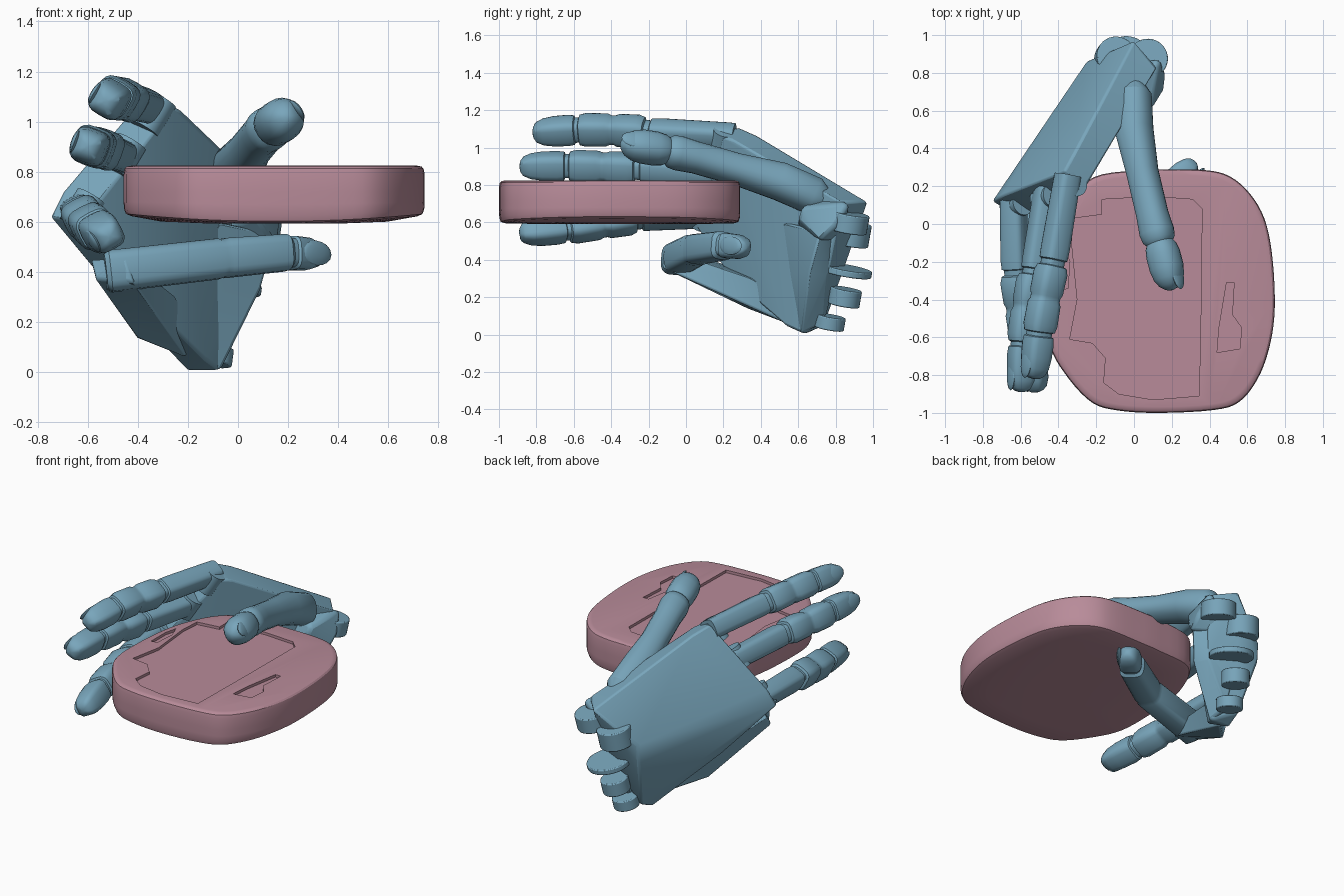
import bpy, bmesh, math
from mathutils import Vector, Matrix

if "Cube" in bpy.data.objects:
    bpy.data.objects.remove(bpy.data.objects["Cube"])


def material(name, rgb):
    m = bpy.data.materials.new(name)
    m.diffuse_color = (*rgb, 1)
    m.use_nodes = True
    m.node_tree.nodes["Principled BSDF"].inputs["Base Color"].default_value = m.diffuse_color
    return m


BLUE = material("blue", (0.19, 0.38, 0.50))
ROSE = material("rose", (0.48, 0.26, 0.32))


def finish(name, bm, mat, bevel=0):
    bmesh.ops.recalc_face_normals(bm, faces=bm.faces)
    me = bpy.data.meshes.new(name)
    bm.to_mesh(me)
    bm.free()
    me.materials.append(mat)
    ob = bpy.data.objects.new(name, me)
    bpy.context.collection.objects.link(ob)
    if bevel:
        b = ob.modifiers.new("bevel", "BEVEL")
        b.width, b.segments = bevel, 2
    return ob


def skin(name, rings, mat):
    """Closed mesh through equal-sized rings of points."""
    bm = bmesh.new()
    vs = [[bm.verts.new(p) for p in r] for r in rings]
    n = len(rings[0])
    for a, b in zip(vs, vs[1:]):
        for i in range(n):
            j = (i + 1) % n
            bm.faces.new((a[i], a[j], b[j], b[i]))
    bm.faces.new(vs[0])
    bm.faces.new(vs[-1])
    return finish(name, bm, mat)


def hull(name, pts, bevel=0.012):
    bm = bmesh.new()
    for p in pts:
        bm.verts.new(p)
    r = bmesh.ops.convex_hull(bm, input=bm.verts)
    bmesh.ops.delete(bm, geom=[v for v in set(r["geom_interior"] + r["geom_unused"])
                               if isinstance(v, bmesh.types.BMVert)], context="VERTS")
    return finish(name, bm, BLUE, bevel)


def disc(name, c, r, h, axis, bevel=0):
    bm = bmesh.new()
    rot = Vector(axis).to_track_quat("Z", "Y").to_matrix().to_4x4()
    bmesh.ops.create_cone(bm, cap_ends=True, segments=32, radius1=r, radius2=r, depth=h,
                          matrix=Matrix.Translation(c) @ rot)
    return finish(name, bm, BLUE, bevel)


def curve_pt(pts, t):
    """Catmull-Rom point at t in 0..1 on an open path."""
    f = t * (len(pts) - 1)
    i = min(int(f), len(pts) - 2)
    f -= i
    p1, p2 = Vector(pts[i]), Vector(pts[i + 1])
    p0 = Vector(pts[i - 1]) if i else 2 * p1 - p2
    p3 = Vector(pts[i + 2]) if i + 2 < len(pts) else 2 * p2 - p1
    return 0.5 * (2 * p1 + (p2 - p0) * f + (2 * p0 - 5 * p1 + 4 * p2 - p3) * f * f
                  + (3 * p1 - p0 - 3 * p2 + p3) * f ** 3)


def digit(name, path, profile, nail_dir, power=3.4, nail_at=0.91):
    """Finger lofted along a path; profile is (t, radius). Includes a nail."""
    rings, nail_dir = [], Vector(nail_dir)

    def frame(t, e):
        d = (curve_pt(path, min(1, t + e)) - curve_pt(path, max(0, t - e))).normalized()
        side = d.cross(nail_dir).normalized()
        return d, side, side.cross(d)

    for t, r in profile:
        c = curve_pt(path, t)
        d, side, up = frame(t, .03)
        ring = []
        for k in range(20):
            a = 2 * math.pi * k / 20
            q = [math.copysign(abs(f) ** (2 / power), f) * r for f in (math.cos(a), math.sin(a))]
            ring.append(c + side * q[0] + up * q[1])
        rings.append(ring)
    skin(name, rings, BLUE)
    # nail plate on the tip segment
    d, side, up = frame(nail_at, .04)
    m = Matrix((side, d, up)).transposed().to_4x4()
    m.translation = curve_pt(path, nail_at) + up * 0.058
    bm = bmesh.new()
    bmesh.ops.create_uvsphere(bm, u_segments=16, v_segments=8, radius=1,
                              matrix=m @ Matrix.Diagonal((.05, .085, .016, 1)))
    finish(name + "_nail", bm, BLUE)


FINGER = [(0, .062), (.03, .064), (.32, .068), (.365, .066), (.37, .056), (.395, .056), (.40, .07),
          (.43, .08), (.53, .078), (.55, .07), (.57, .07), (.59, .078), (.70, .08),
          (.735, .072), (.74, .06), (.76, .06), (.765, .07), (.80, .074), (.88, .072),
          (.94, .064), (.98, .048), (.995, .028), (1, .01)]

# three extended fingers
digit("index_finger", [(-.35, .26, 1.06), (-.42, -.15, 1.08), (-.49, -.5, 1.095), (-.53, -.82, 1.08)],
      FINGER, (-.75, .1, .45))
digit("middle_finger", [(-.46, .20, .86), (-.52, -.2, .885), (-.58, -.55, .90), (-.60, -.89, .90)],
      FINGER, (-.8, 0, .3))
digit("ring_finger", [(-.64, .16, .64), (-.63, -.2, .63), (-.58, -.55, .58), (-.51, -.89, .54)],
      FINGER, (-.8, 0, -.4))

# little finger folded below the device
digit("little_finger", [(-.53, -.05, .40), (-.3, -.03, .425), (-.05, .06, .455), (.17, .19, .475), (.325, .33, .465)],
      [(0, .07), (.02, .085), (.46, .082), (.48, .076), (.50, .080), (.76, .075), (.78, .06),
       (.80, .06), (.81, .068), (.90, .065), (.96, .05), (.99, .03), (1, .01)], (.5, -.8, .1))
hull("little_finger_base", [(-.59, .0, .45), (-.57, -.08, .37), (-.42, -.13, .36), (-.45, -.12, .46),
                            (-.40, .35, .13), (-.2, .56, .05), (-.2, .5, .22), (-.25, .35, .30), (-.45, .35, .32)])

# thumb over the device
digit("thumb", [(-.01, .73, .72), (.0, .5, .82), (.05, .25, .89), (.115, -.02, .965), (.165, -.2, 1.0), (.2, -.35, 1.02)],
      [(0, .07), (.04, .10), (.2, .10), (.38, .083), (.54, .083), (.62, .09), (.66, .084), (.68, .07),
       (.70, .08), (.75, .088), (.84, .088), (.91, .078), (.96, .058), (.99, .03), (1, .01)],
      (.75, -.2, .5), power=2.3, nail_at=.9)

# palm: gently convex plate, thicker towards the wrist
back = [(-.37, .28, 1.11), (-.32, .37, 1.07), (-.0, .97, .71), (-.25, .86, .50), (-.25, .85, .38),
        (-.19, .74, .05), (-.2, .64, .005), (-.50, .33, .32), (-.75, .12, .62), (-.70, .15, .72)]
inner = [(-.26, .19, 1.06), (-.22, .26, 1.04), (.12, .83, .71), (.06, .76, .35), (-.07, .63, .005),
         (-.13, .53, .05), (-.38, .24, .30), (-.62, .04, .60)]
hull("palm", back + inner, .012)

# knuckle pins joining the fingers to the palm
for i, c in enumerate([(-.34, .2, 1.03), (-.46, .14, .86), (-.62, .10, .64)]):
    disc(f"knuckle_{i + 1}", c, .065, .14, (.45, .15, .75))

# thumb root and heel of the hand
hull("thumb_root", [(.17, .80, .58), (.14, .88, .71), (-.06, .68, .74), (.08, .60, .62), (.16, .72, .50),
                    (-.05, .85, .50), (-.12, .60, .55), (.1, .62, .68)], .02)
hull("hand_heel", [(.15, .72, .55), (.09, .66, .33), (-.07, .62, .005), (-.15, .60, .02), (-.22, .48, .30),
                   (-.08, .52, .60), (-.12, .80, .30), (-.1, .74, .06), (.06, .80, .55), (.05, .76, .32)])

# wrist hinge discs
for i, (c, r, h) in enumerate([((-.10, .77, .065), .08, .07), ((-.08, .85, .20), .085, .09),
                               ((-.04, .86, .34), .135, .035), ((-.10, .88, .54), .105, .12),
                               ((.07, .87, .60), .105, .10)]):
    disc(f"wrist_disc_{i + 1}", c, r, h, (.12, .16, .9), .006)

# handheld slab: smoothed outline lofted with slightly rounded edges
outline = [(.1, .29), (.38, .285), (.52, .245), (.63, .14), (.70, .0), (.735, -.2), (.745, -.45), (.72, -.64),
           (.66, -.81), (.56, -.94), (.42, -.985), (.12, -1), (-.1, -.985), (-.23, -.94), (-.36, -.80),
           (-.445, -.64), (-.455, -.4), (-.43, -.15), (-.38, .02), (-.30, .17), (-.18, .26), (.1, .29)]
loop = [curve_pt([(x, y, 0) for x, y in outline], k / 88) for k in range(88)]
mid = Vector((.15, -.35, 0))
rings = []
for s, z, sag in [(.4, .592, 0), (.75, .592, .3), (.95, .595, .6), (.985, .602, .6), (.997, .625, .5), (1, .67, .2),
                  (1, .72, 0), (1, .79, 0), (.993, .812, 0), (.98, .82, 0), (.95, .824, 0)]:
    ring = []
    for p in loop:
        q = mid + (p - mid) * s
        q.z = z + sag * .05 * min(1, abs(q.x - .15) / .6) ** 2
        ring.append(q)
    rings.append(ring)
slab = skin("handheld_slab", rings, ROSE)

# shallow recesses in the top face
recesses = {
    "screen_recess": [(-.17, .13), (.10, .145), (.31, .13), (.36, .08), (.355, -.4), (.345, -.91), (.1, -.93),
                      (-.08, -.9), (-.16, -.84), (-.15, -.71), (-.22, -.63), (-.34, -.61), (-.30, -.4),
                      (-.33, -.1), (-.32, .03), (-.17, .05)],
    "right_recess": [(.49, -.31), (.53, -.31), (.52, -.48), (.57, -.55), (.56, -.66), (.44, -.68), (.45, -.55)],
    "left_recess": [(-.37, -.12), (-.34, -.2), (-.35, -.34), (-.39, -.35), (-.39, -.2)],
}
for name, pts in recesses.items():
    cutter = skin(name + "_cutter", [[(x, y, z) for x, y in pts] for z in (.807, .9)], ROSE)
    cutter.hide_render = cutter.hide_viewport = True
    mod = slab.modifiers.new(name, "BOOLEAN")
    mod.operation, mod.object, mod.solver = "DIFFERENCE", cutter, "EXACT"

# smooth shading with crisp edges
bpy.ops.object.select_all(action="DESELECT")
for ob in bpy.context.collection.objects:
    if not ob.hide_render:
        ob.select_set(True)
        bpy.context.view_layer.objects.active = ob
bpy.ops.object.shade_smooth_by_angle(angle=math.radians(32))
